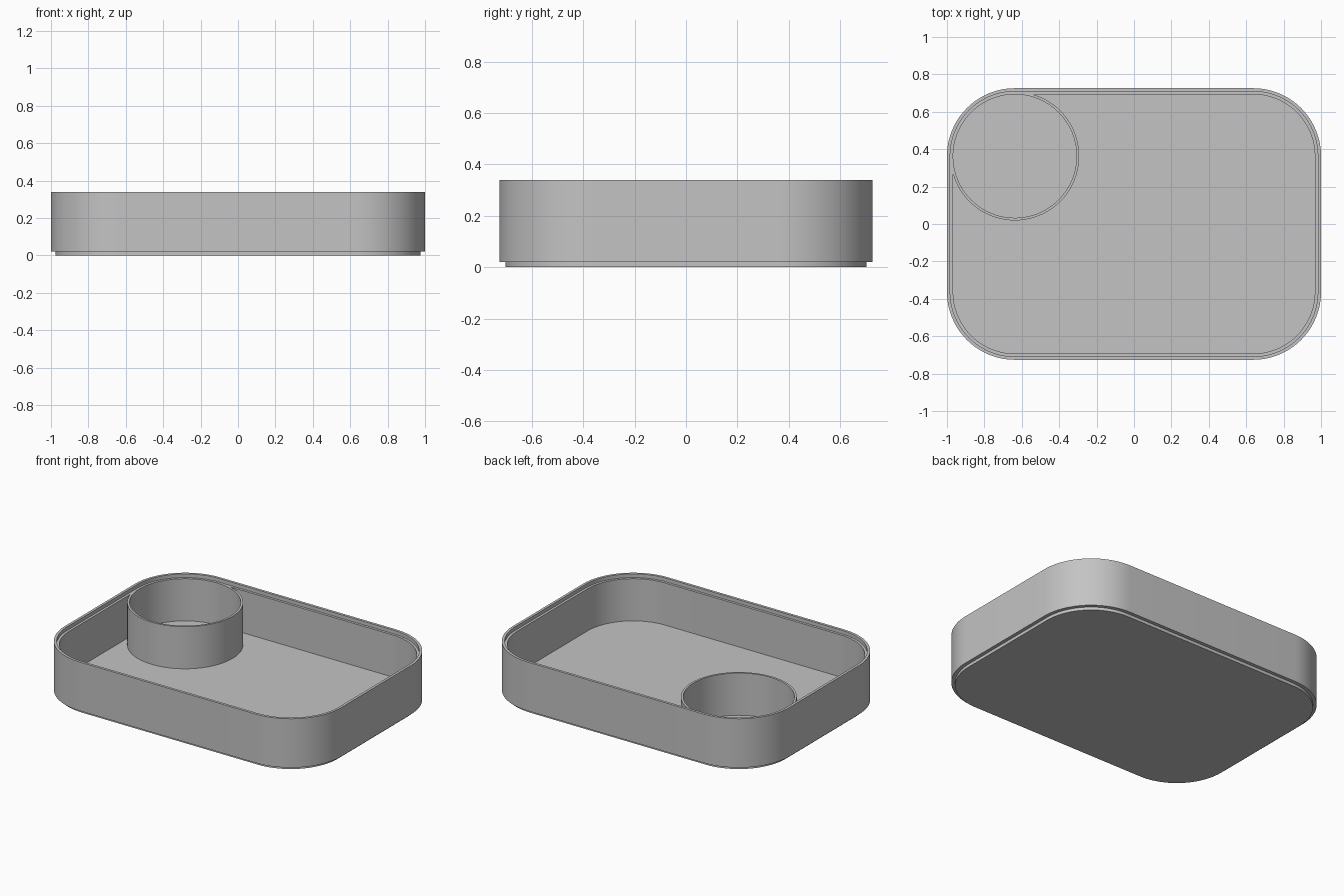
import bpy
import bmesh
from math import sin, cos, pi, radians

if "Cube" in bpy.data.objects:
    bpy.data.objects.remove(bpy.data.objects["Cube"], do_unlink=True)

HALF_X, HALF_Y, RADIUS = 1.0, 0.726, 0.363
WALL, FLOOR, LEDGE, TOP, FOOT = 0.033, 0.04, 0.316, 0.34, 0.02
CORNER_STEPS = 20

grey = bpy.data.materials.new("plain grey")
grey.use_nodes = True
colour = (0.55, 0.55, 0.55, 1)
grey.diffuse_color = colour
grey.node_tree.nodes["Principled BSDF"].inputs["Base Color"].default_value = colour


def finish(bm, name):
    bmesh.ops.recalc_face_normals(bm, faces=bm.faces)
    mesh = bpy.data.meshes.new(name)
    bm.to_mesh(mesh)
    bm.free()
    mesh.materials.append(grey)
    mesh.shade_smooth()
    mesh.set_sharp_from_angle(angle=radians(30))
    obj = bpy.data.objects.new(name, mesh)
    bpy.context.collection.objects.link(obj)
    return obj


def rounded_loop(bm, inset, z):
    """Rounded rectangle of vertices, moved inwards by inset."""
    verts = []
    r = RADIUS - inset
    for q, (sx, sy) in enumerate([(1, 1), (-1, 1), (-1, -1), (1, -1)]):
        cx, cy = sx * (HALF_X - RADIUS), sy * (HALF_Y - RADIUS)
        for i in range(CORNER_STEPS + 1):
            a = (q + i / CORNER_STEPS) * pi / 2
            verts.append(bm.verts.new((cx + r * cos(a), cy + r * sin(a), z)))
    return verts


def bridge(bm, a, b, closed=True):
    n = len(a)
    for i in range(n if closed else n - 1):
        j = (i + 1) % n
        bm.faces.new((a[i], a[j], b[j], b[i]))


# Tray: stepped foot, outer wall, rim, recessed ledge, inner wall, floor
bm = bmesh.new()
profile = [(0.023, 0), (0.023, FOOT), (0, FOOT), (0, TOP),
           (0.017, TOP), (0.017, LEDGE), (WALL, LEDGE), (WALL, FLOOR)]
loops = [rounded_loop(bm, inset, z) for inset, z in profile]
for lower, upper in zip(loops, loops[1:]):
    bridge(bm, lower, upper)
bm.faces.new(loops[0])
bm.faces.new(loops[-1])
finish(bm, "tray")

# Round cup wall in the back right corner, its ends running into the tray wall
bm = bmesh.new()
inner_r = RADIUS - WALL
section = [(inner_r, FLOOR), (inner_r + 0.014, FLOOR),
           (inner_r + 0.014, LEDGE), (inner_r, LEDGE)]
steps = 3 * CORNER_STEPS
rings = []
for i in range(steps + 1):
    a = pi + i / steps * 1.5 * pi
    rings.append([bm.verts.new((RADIUS - HALF_X + r * cos(a),
                                HALF_Y - RADIUS + r * sin(a), z))
                  for r, z in section])
for a, b in zip(rings, rings[1:]):
    bridge(bm, a, b)
bm.faces.new(rings[0])
bm.faces.new(rings[-1])
finish(bm, "cup_wall")
